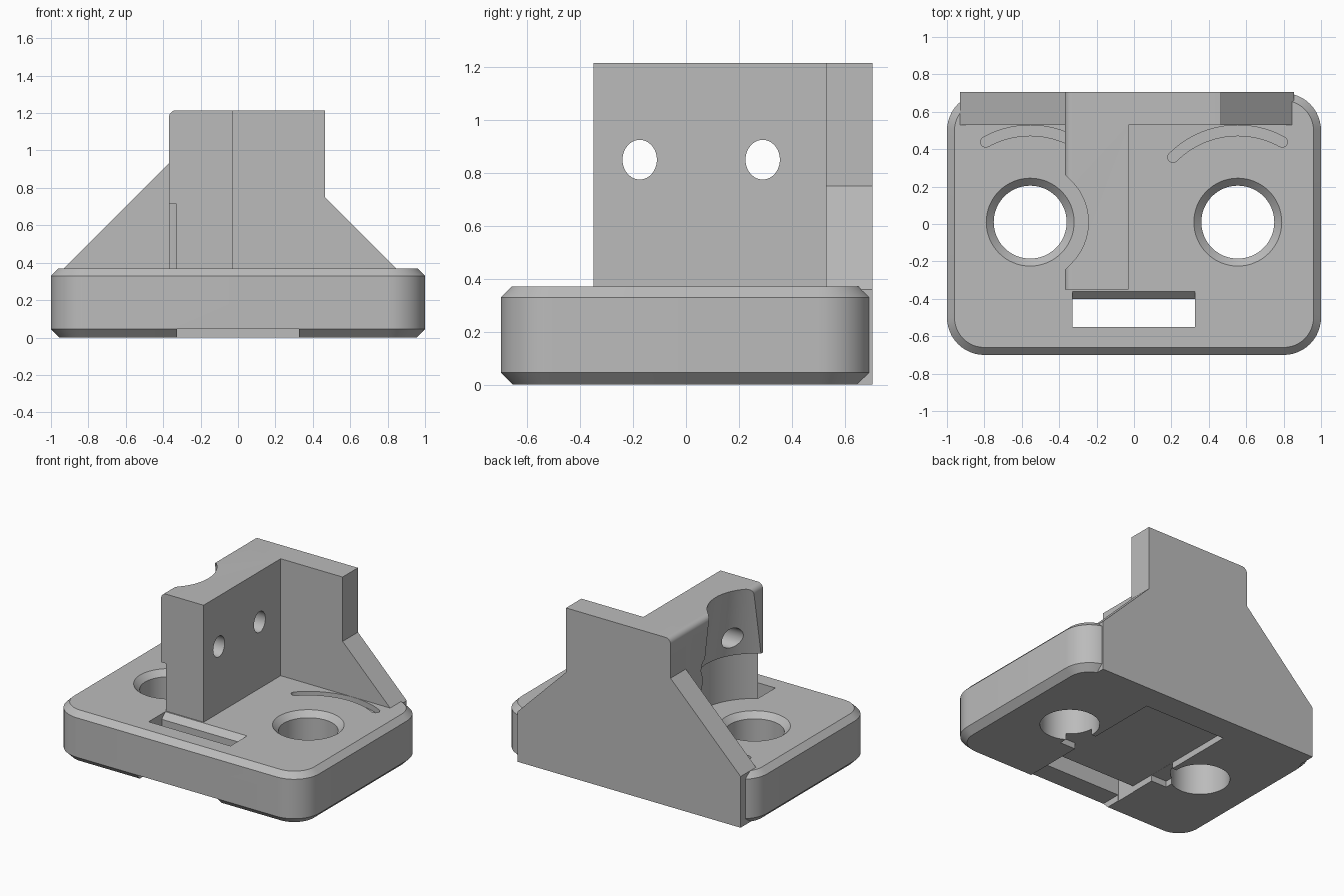
import bpy, bmesh
from math import sin, cos, pi, radians

cube = bpy.data.objects.get("Cube")
if cube:
    bpy.data.objects.remove(cube, do_unlink=True)

grey = bpy.data.materials.new("light grey")
grey.use_nodes = True
grey.diffuse_color = (0.5, 0.5, 0.5, 1)
grey.node_tree.nodes["Principled BSDF"].inputs["Base Color"].default_value = (0.5, 0.5, 0.5, 1)


def loft(name, rings):
    """Solid through matching closed rings, capped at both ends."""
    bm = bmesh.new()
    rows = [[bm.verts.new(p) for p in ring] for ring in rings]
    n = len(rows[0])
    for a, b in zip(rows, rows[1:]):
        for i in range(n):
            j = (i + 1) % n
            bm.faces.new((a[i], a[j], b[j], b[i]))
    bm.faces.new(rows[0][::-1])
    bm.faces.new(rows[-1])
    bmesh.ops.recalc_face_normals(bm, faces=bm.faces)
    mesh = bpy.data.meshes.new(name)
    bm.to_mesh(mesh)
    bm.free()
    mesh.materials.append(grey)
    ob = bpy.data.objects.new(name, mesh)
    bpy.context.collection.objects.link(ob)
    return ob


def prism(name, profile, y0, y1):
    """Extrude an x-z profile along y."""
    return loft(name, [[(x, y, z) for x, z in profile] for y in (y0, y1)])


def box(x0, x1, y0, y1, z0, z1):
    return prism("cutter", [(x0, z0), (x1, z0), (x1, z1), (x0, z1)], y0, y1)


def arc(cx, cy, r, a0, a1, n):
    return [(cx + r * cos(radians(a0 + (a1 - a0) * i / n)),
             cy + r * sin(radians(a0 + (a1 - a0) * i / n))) for i in range(n + 1)]


def turned(cx, cy, steps, n=64):
    """Round cutter from (radius, z) steps."""
    return loft("cutter", [[(cx + r * cos(2 * pi * i / n), cy + r * sin(2 * pi * i / n), z)
                            for i in range(n)] for r, z in steps])


def cut(ob, cutter):
    cutter.hide_render = True
    mod = ob.modifiers.new("cut", "BOOLEAN")
    mod.operation, mod.solver, mod.object = "DIFFERENCE", "EXACT", cutter
    bpy.ops.object.select_all(action="DESELECT")
    bpy.context.view_layer.objects.active = ob
    ob.select_set(True)
    bpy.ops.object.modifier_apply(modifier=mod.name)
    bpy.data.objects.remove(cutter, do_unlink=True)


def finish(ob):
    bpy.ops.object.select_all(action="DESELECT")
    bpy.context.view_layer.objects.active = ob
    ob.select_set(True)
    bpy.ops.object.shade_smooth_by_angle(angle=radians(25))


TOP, HOLE_X, HOLE_Y = 0.37, 0.555, 0.01


# Base plate: rounded rectangle with chamfered rims
def plate_ring(z, inset):
    r = 0.2 - inset
    ring = []
    for sx, sy, a in ((1, 1, 0), (-1, 1, 90), (-1, -1, 180), (1, -1, 270)):
        ring += arc(sx * 0.8, sy * 0.5, r, a, a + 90, 12)
    return [(x, y, z) for x, y in ring]


base = loft("base_plate", [plate_ring(0, 0.045), plate_ring(0.045, 0),
                           plate_ring(0.33, 0), plate_ring(TOP, 0.04)])

# Underside channel, with side notches reaching the holes
cut(base, box(-0.326, 0.326, -0.8, 0.517, -0.1, 0.045))
for side in (-1, 1):
    xs = sorted((side * 0.3, side * 0.45))
    cut(base, box(*xs, -0.21, 0.0, -0.1, 0.044))

# Front slot with a chamfered rear lip
slot = [(-0.55, -0.1), (-0.4, -0.1), (-0.4, 0.33), (-0.36, TOP), (-0.36, 0.5), (-0.55, 0.5)]
cut(base, loft("cutter", [[(x, y, z) for y, z in slot] for x in (-0.329, 0.325)]))

for side in (-1, 1):
    # Countersunk through holes
    cx = side * HOLE_X
    cut(base, turned(cx, HOLE_Y, [(0.195, -0.1), (0.195, 0.33), (0.235, TOP), (0.235, 0.5)]))
    # Shallow curved grooves with rounded ends
    mid, half = 0.49, 0.028
    a0, a1 = 61, 135
    path = arc(0, 0, mid + half, a0, a1, 28)
    ex, ey = mid * cos(radians(a1)), mid * sin(radians(a1))
    path += arc(ex, ey, half, a1, a1 + 180, 8)[1:-1]
    path += arc(0, 0, mid - half, a1, a0, 28)
    ex, ey = mid * cos(radians(a0)), mid * sin(radians(a0))
    path += arc(ex, ey, half, a0 + 180, a0 + 360, 8)[1:-1]
    cut(base, loft("cutter", [[(cx + side * x, HOLE_Y + y, z) for x, y in path]
                              for z in (TOP - 0.04, 0.5)]))

# Back wall with sloping shoulders and one rounded top corner
HIGH = 1.215
corner = arc(-0.33, HIGH - 0.04, 0.04, 90, 180, 8)
wall = prism("back_wall", [(-0.93, 0), (0.855, 0), (0.855, 0.36), (0.465, 0.75),
                           (0.465, HIGH)] + corner + [(-0.37, 0.93), (-0.93, TOP)],
             0.53, 0.705)

# Upright block, hollowed by a tapered round relief beside the hole
block = prism("upright_block", [(-0.37, 0.35), (-0.03, 0.35), (-0.03, HIGH)] + corner,
              -0.35, 0.53)
cut(block, turned(-HOLE_X, HOLE_Y, [(0.425, 0.2), (0.425, 0.713), (0.385, 0.713),
                                    (0.311, HIGH), (0.297, 1.3)], 96))

# Cross holes through the upright block
for y in (-0.175, 0.29):
    oval = [(y + 0.065 * cos(2 * pi * i / 40), 0.85 + 0.075 * sin(2 * pi * i / 40))
            for i in range(40)]
    cut(block, loft("cutter", [[(x, a, b) for a, b in oval] for x in (-0.5, 0.1)]))

for part in (base, wall, block):
    finish(part)
